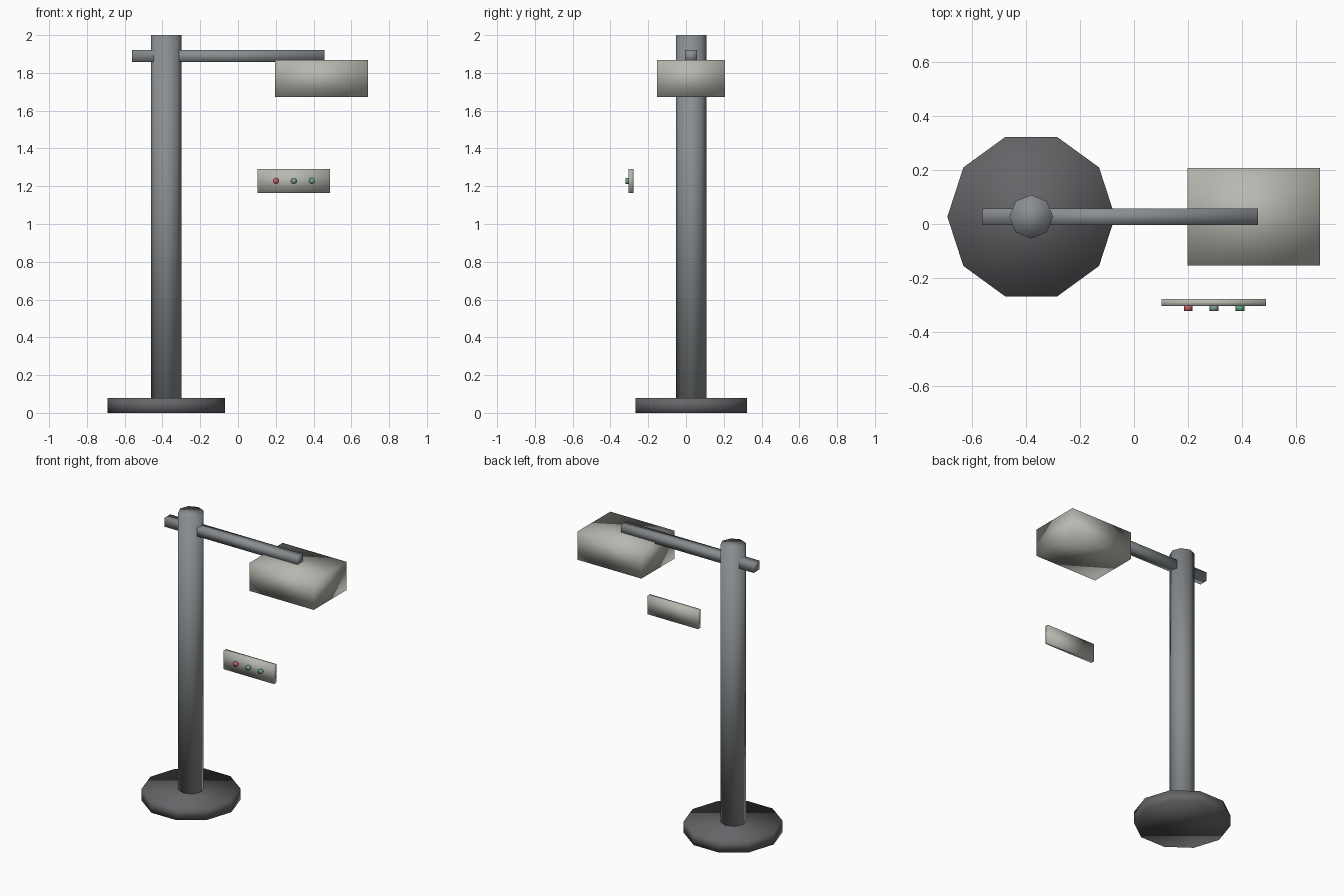
import bpy
from math import pi

if "Cube" in bpy.data.objects:
    bpy.data.objects.remove(bpy.data.objects["Cube"])


def material(name, rgb):
    m = bpy.data.materials.new(name)
    m.diffuse_color = (*rgb, 1)
    m.use_nodes = True
    m.node_tree.nodes["Principled BSDF"].inputs["Base Color"].default_value = m.diffuse_color
    return m


def finish(name, mat):
    ob = bpy.context.object
    ob.name = name
    ob.data.materials.append(mat)
    bpy.ops.object.shade_smooth()
    return ob


def box(name, x, y, z, mat):
    # box given by its (min, max) range on each axis
    ranges = (x, y, z)
    bpy.ops.mesh.primitive_cube_add(size=1, location=[(a + b) / 2 for a, b in ranges])
    bpy.context.object.scale = [b - a for a, b in ranges]
    bpy.ops.object.transform_apply(location=False, rotation=False, scale=True)
    return finish(name, mat)


def cylinder(name, sides, radius, depth, loc, mat, rot=(0, 0, 0)):
    bpy.ops.mesh.primitive_cylinder_add(vertices=sides, radius=radius, depth=depth,
                                        location=loc, rotation=rot)
    return finish(name, mat)


dark = material("dark_metal", (0.13, 0.13, 0.14))
steel = material("steel", (0.25, 0.27, 0.28))
pale = material("pale_casing", (0.48, 0.48, 0.44))
red = material("red_button", (0.6, 0.12, 0.13))
teal = material("teal_button", (0.2, 0.35, 0.32))
green = material("green_button", (0.15, 0.4, 0.25))

PX, PY = -0.38, 0.027

# ten-sided foot (a corner points along x) and eight-sided pole
cylinder("base", 10, 0.31, 0.08, (PX, PY, 0.04), dark, (0, 0, pi / 2))
cylinder("pole", 8, 0.081, 1.92, (PX, PY, 1.04), steel)

# arm running through the pole, with the head hung under its end
box("arm", (-0.56, 0.458), (-0.004, 0.058), (1.858, 1.92), steel)
box("head", (0.197, 0.688), (-0.154, 0.207), (1.673, 1.868), pale)

# floating control panel with three buttons on the front
box("control_panel", (0.102, 0.488), (-0.304, -0.278), (1.163, 1.292), pale)
for i, (x, mat) in enumerate(((0.2, red), (0.296, teal), (0.392, green))):
    cylinder(f"button_{i + 1}", 8, 0.016, 0.022, (x, -0.31, 1.228), mat, (pi / 2, 0, 0))
